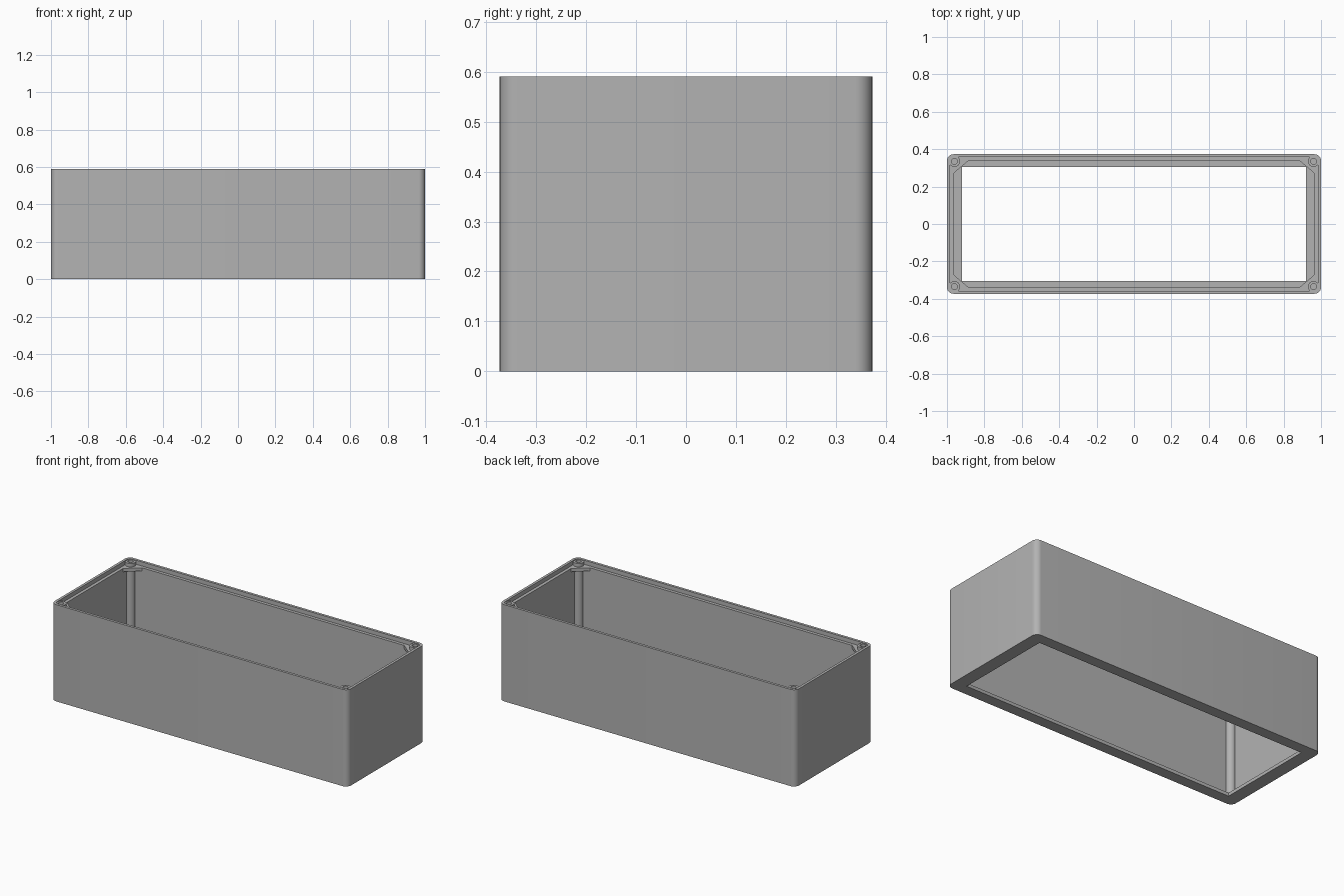
import bpy, bmesh, math

HX, HY, H = 1.0, 0.373, 0.59
LEDGE = 0.565          # height of the lid ledge
POST = (0.96, 0.335)   # corner post centre

cube = bpy.data.objects.get("Cube")
if cube:
    bpy.data.objects.remove(cube, do_unlink=True)

grey = bpy.data.materials.new("plain grey")
grey.use_nodes = True
colour = (0.45, 0.45, 0.45, 1)
grey.diffuse_color = colour
grey.node_tree.nodes["Principled BSDF"].inputs["Base Color"].default_value = colour


def finish(bm, name):
    bmesh.ops.recalc_face_normals(bm, faces=bm.faces)
    mesh = bpy.data.meshes.new(name)
    bm.to_mesh(mesh)
    bm.free()
    mesh.materials.append(grey)
    obj = bpy.data.objects.new(name, mesh)
    bpy.context.collection.objects.link(obj)
    return obj


def rounded_loop(bm, ix, iy, radius, z, steps=8):
    """Rounded rectangle, inset from the outer wall."""
    verts = []
    for k, (sx, sy) in enumerate(((1, 1), (-1, 1), (-1, -1), (1, -1))):
        for i in range(steps + 1):
            a = (k + i / steps) * math.pi / 2
            verts.append(bm.verts.new((sx * (HX - ix - radius) + radius * math.cos(a),
                                       sy * (HY - iy - radius) + radius * math.sin(a), z)))
    return verts


def prism(name, points, z0, z1):
    bm = bmesh.new()
    low = [bm.verts.new((x, y, z0)) for x, y in points]
    high = [bm.verts.new((x, y, z1)) for x, y in points]
    n = len(points)
    bm.faces.new(low)
    bm.faces.new(high)
    for i in range(n):
        bm.faces.new((low[i], low[(i + 1) % n], high[(i + 1) % n], high[i]))
    return finish(bm, name)


def circle(x, y, r, n=32):
    return [(x + r * math.cos(2 * math.pi * i / n), y + r * math.sin(2 * math.pi * i / n))
            for i in range(n)]


def combine(target, tool, operation):
    mod = target.modifiers.new(operation.lower(), "BOOLEAN")
    mod.operation, mod.object, mod.solver = operation, tool, "EXACT"
    bpy.context.view_layer.objects.active = target
    bpy.ops.object.modifier_apply(modifier=mod.name)
    bpy.data.objects.remove(tool, do_unlink=True)


# Shell: outer wall, rim, lid ledge, inner wall, bottom flange
bm = bmesh.new()
profile = [(0, 0, .035, 0), (0, 0, .035, H), (.016, .016, .02, H), (.016, .016, .02, LEDGE),
           (.035, .035, .008, LEDGE), (.035, .035, .008, .02), (.08, .068, .001, .02),
           (.08, .068, .001, 0)]
loops = [rounded_loop(bm, *p) for p in profile]
for a, b in zip(loops, loops[1:] + loops[:1]):
    for i in range(len(a)):
        j = (i + 1) % len(a)
        bm.faces.new((a[i], a[j], b[j], b[i]))
shell = finish(bm, "box_shell")

# Corner pads, posts and screw holes
for sx in (1, -1):
    for sy in (1, -1):
        x, y = sx * POST[0], sy * POST[1]
        pad = [(sx * px, sy * py) for px, py in
               ((.975, .348), (.875, .348), (.875, .338), (.92, .305), (.965, .25), (.975, .25))]
        pad[2:5] = [(sx * .885, sy * .338), (sx * .925, sy * .305), (sx * .965, sy * .27)]
        combine(shell, prism("corner_pad", pad, LEDGE - .02, LEDGE), "UNION")
        combine(shell, prism("corner_post", circle(x, y, .03), .01, H - .004), "UNION")
        combine(shell, prism("screw_hole", circle(x, y, .016), H - .15, H + .05), "DIFFERENCE")

bpy.ops.object.select_all(action="DESELECT")
shell.select_set(True)
bpy.context.view_layer.objects.active = shell
bpy.ops.object.shade_smooth_by_angle(angle=math.radians(30))
